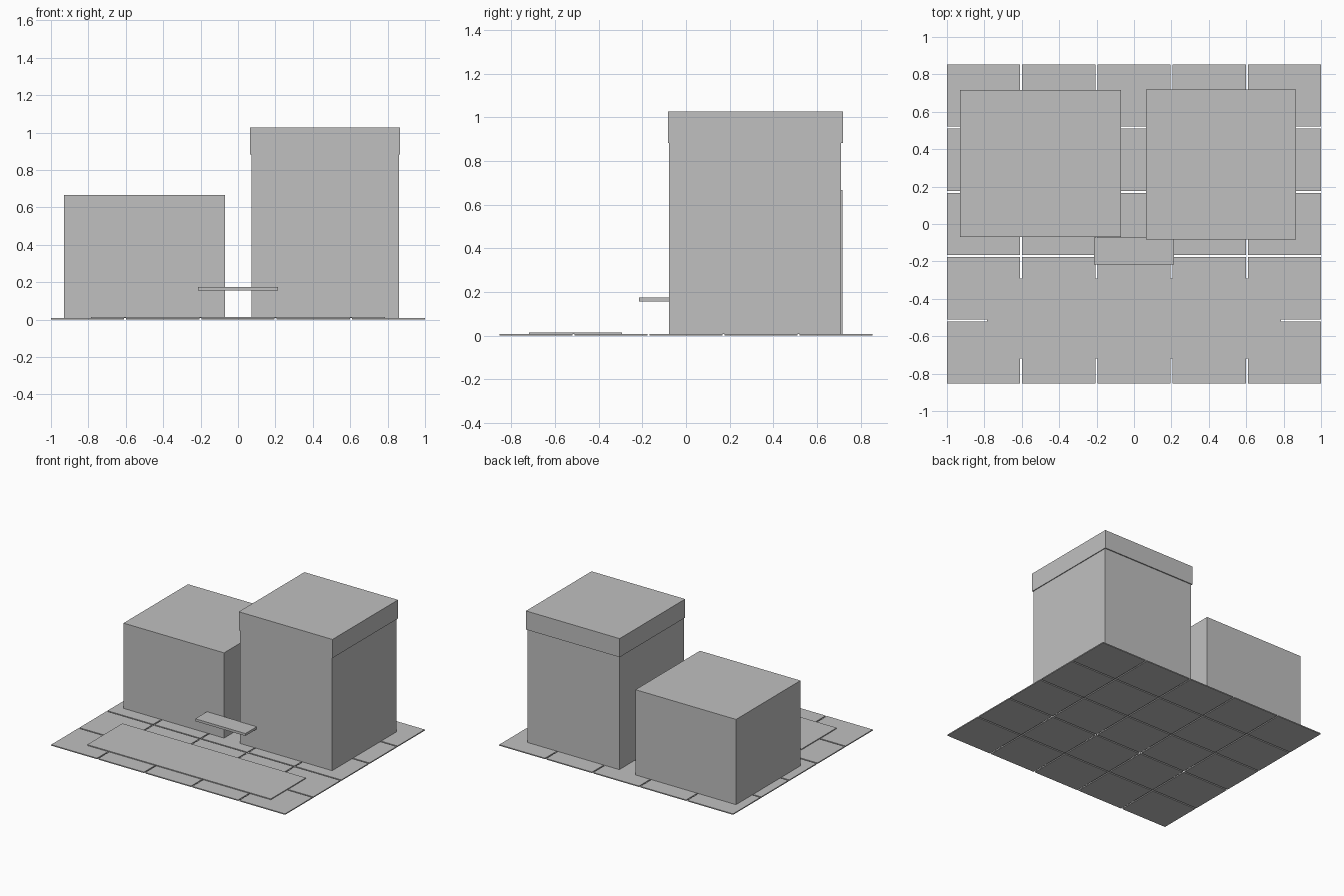
import bpy

if "Cube" in bpy.data.objects:
    bpy.data.objects.remove(bpy.data.objects["Cube"])

# One flat grey for everything
grey = bpy.data.materials.new("light_grey")
grey.diffuse_color = (0.53, 0.53, 0.53, 1.0)
grey.use_nodes = True
grey.node_tree.nodes["Principled BSDF"].inputs["Base Color"].default_value = grey.diffuse_color


def box(name, x, y, z):
    """Axis-aligned box from (min, max) ranges."""
    bpy.ops.mesh.primitive_cube_add(size=1)
    ob = bpy.context.object
    ob.name = name
    ob.data.name = name
    ob.location = [(a + b) / 2 for a, b in (x, y, z)]
    ob.scale = [b - a for a, b in (x, y, z)]
    bpy.ops.object.transform_apply(location=True, rotation=False, scale=True)
    ob.data.materials.append(grey)
    return ob


# Paving: 5 x 5 tiles separated by narrow open joints
HX, HY, GAP, TOP, N = 1.0, 0.853, 0.0105, 0.008, 5
px, py = (2 * HX + GAP) / N, (2 * HY + GAP) / N
for i in range(N):
    for j in range(N):
        x0, y0 = -HX + i * px, -HY + j * py
        box(f"paving_tile_{i}_{j}", (x0, x0 + px - GAP), (y0, y0 + py - GAP), (0, TOP))

# Raised slab in front
box("front_slab", (-0.785, 0.785), (-0.72, -0.292), (TOP, 0.015))

# Low building
box("low_building", (-0.93, -0.07), (-0.07, 0.717), (TOP, 0.667))

# Tall building with overhanging roof band
box("tall_building", (0.073, 0.86), (-0.078, 0.71), (TOP, 0.882))
box("roof_band", (0.065, 0.866), (-0.083, 0.718), (0.882, 1.026))

# Entrance canopy bridging the buildings
box("entrance_canopy", (-0.214, 0.214), (-0.216, -0.073), (0.156, 0.175))
